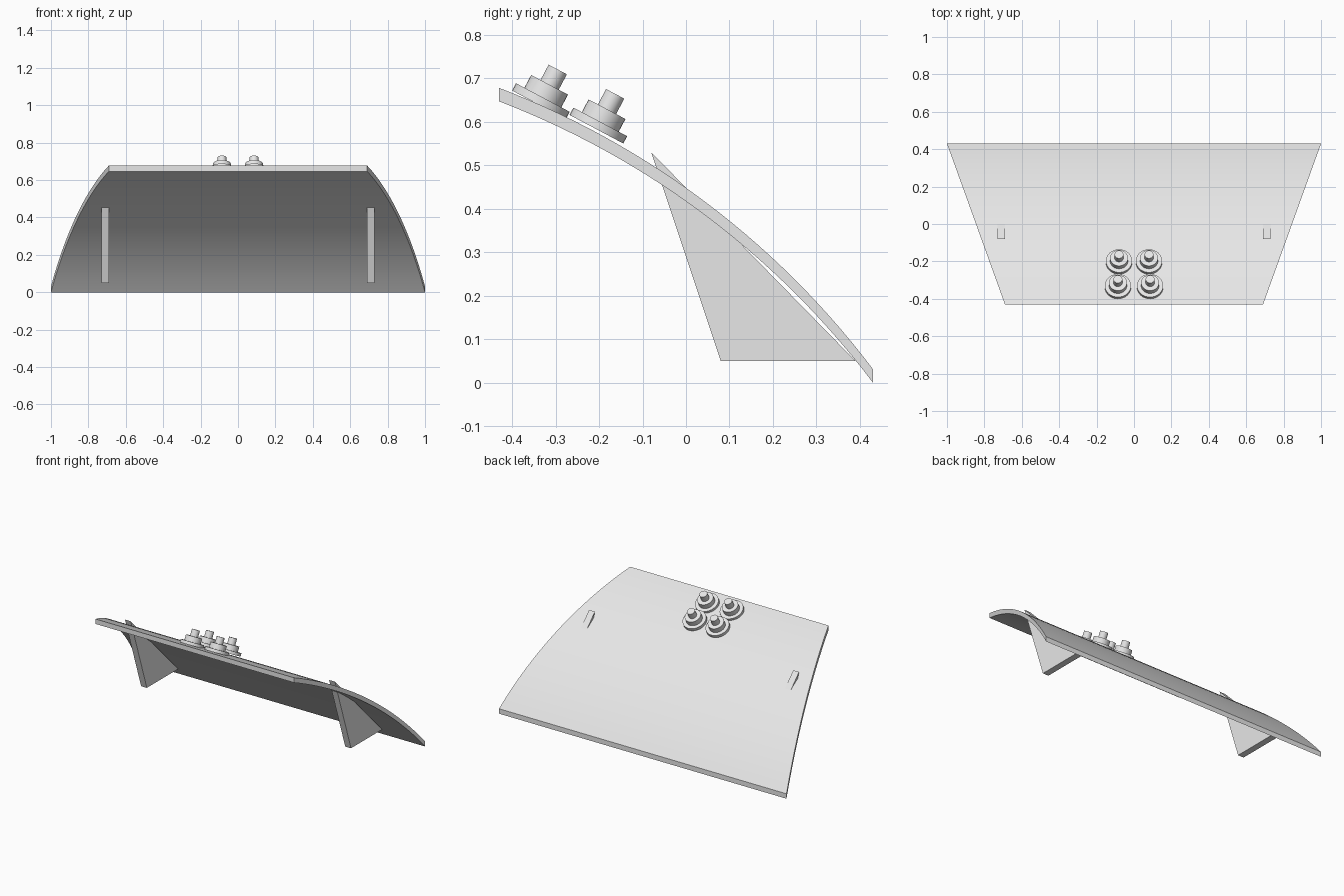
import bpy, bmesh, math
from mathutils import Vector, Matrix

cube = bpy.data.objects.get("Cube")
if cube:
    bpy.data.objects.remove(cube, do_unlink=True)

grey = bpy.data.materials.new("light_grey")
grey.use_nodes = True
grey.diffuse_color = (0.8, 0.8, 0.8, 1)
for node in grey.node_tree.nodes:
    if node.type == 'BSDF_PRINCIPLED':
        node.inputs["Base Color"].default_value = (0.8, 0.8, 0.8, 1)


def make_object(name, bm, smooth=False):
    bmesh.ops.recalc_face_normals(bm, faces=bm.faces)
    mesh = bpy.data.meshes.new(name)
    bm.to_mesh(mesh)
    bm.free()
    mesh.materials.append(grey)
    obj = bpy.data.objects.new(name, mesh)
    bpy.context.collection.objects.link(obj)
    if smooth:
        bpy.ops.object.select_all(action='DESELECT')
        obj.select_set(True)
        bpy.context.view_layer.objects.active = obj
        bpy.ops.object.shade_smooth_by_angle(angle=math.radians(30))
    return obj


# Curved tapering panel: a circular arc in side profile, wider at the back
FRONT, BACK = Vector((-0.43, 0.678)), Vector((0.43, 0.031))
THICK, STEPS = 0.031, 28
chord = BACK - FRONT
slope = math.atan2(-chord.y, chord.x)
half_sweep = math.radians(16)
radius = chord.length / 2 / math.sin(half_sweep)
a0 = slope - half_sweep

bm = bmesh.new()
rings = []
for i in range(STEPS + 1):
    a = a0 + 2 * half_sweep * i / STEPS
    y = FRONT.x + radius * (math.sin(a) - math.sin(a0))
    z = FRONT.y + radius * (math.cos(a) - math.cos(a0))
    w = 0.69 + (1.0 - 0.69) * (y - FRONT.x) / chord.x
    rings.append([bm.verts.new(p) for p in (
        (-w, y, z), (w, y, z), (w, y, z - THICK), (-w, y, z - THICK))])
for r, s in zip(rings, rings[1:]):
    for k in range(4):
        n = (k + 1) % 4
        bm.faces.new((r[k], r[n], s[n], s[k]))
bm.faces.new(rings[0])
bm.faces.new(rings[-1])
make_object("curved_panel", bm, smooth=True)

# Triangular support fins, one on each side
for side, name in ((1, "left_fin"), (-1, "right_fin")):
    bm = bmesh.new()
    outline = ((-0.08, 0.53), (0.08, 0.05), (0.39, 0.05))
    face = bm.faces.new([bm.verts.new((side * 0.71 - 0.02, y, z)) for y, z in outline])
    extruded = bmesh.ops.extrude_face_region(bm, geom=[face])["geom"]
    moved = [v for v in extruded if isinstance(v, bmesh.types.BMVert)]
    bmesh.ops.translate(bm, verts=moved, vec=(0.04, 0, 0))
    make_object(name, bm)


# Stepped knobs: base disc, collar and stem stacked along a tilted axis
def add_knob(name, location):
    bm = bmesh.new()
    bottom = 0
    for r, h in ((0.07, 0.019), (0.048, 0.033), (0.0237, 0.04)):
        bmesh.ops.create_cone(bm, cap_ends=True, segments=32, radius1=r, radius2=r,
                              depth=h, matrix=Matrix.Translation((0, 0, bottom + h / 2)))
        bottom += h
    obj = make_object(name, bm, smooth=True)
    obj.location = location
    obj.rotation_euler.x = -math.radians(28)


for row, x, y, z in (("front", 0.086, -0.338, 0.639), ("back", 0.08, -0.206, 0.583)):
    add_knob(row + "_left_knob", (x, y, z))
    add_knob(row + "_right_knob", (-x, y, z))
